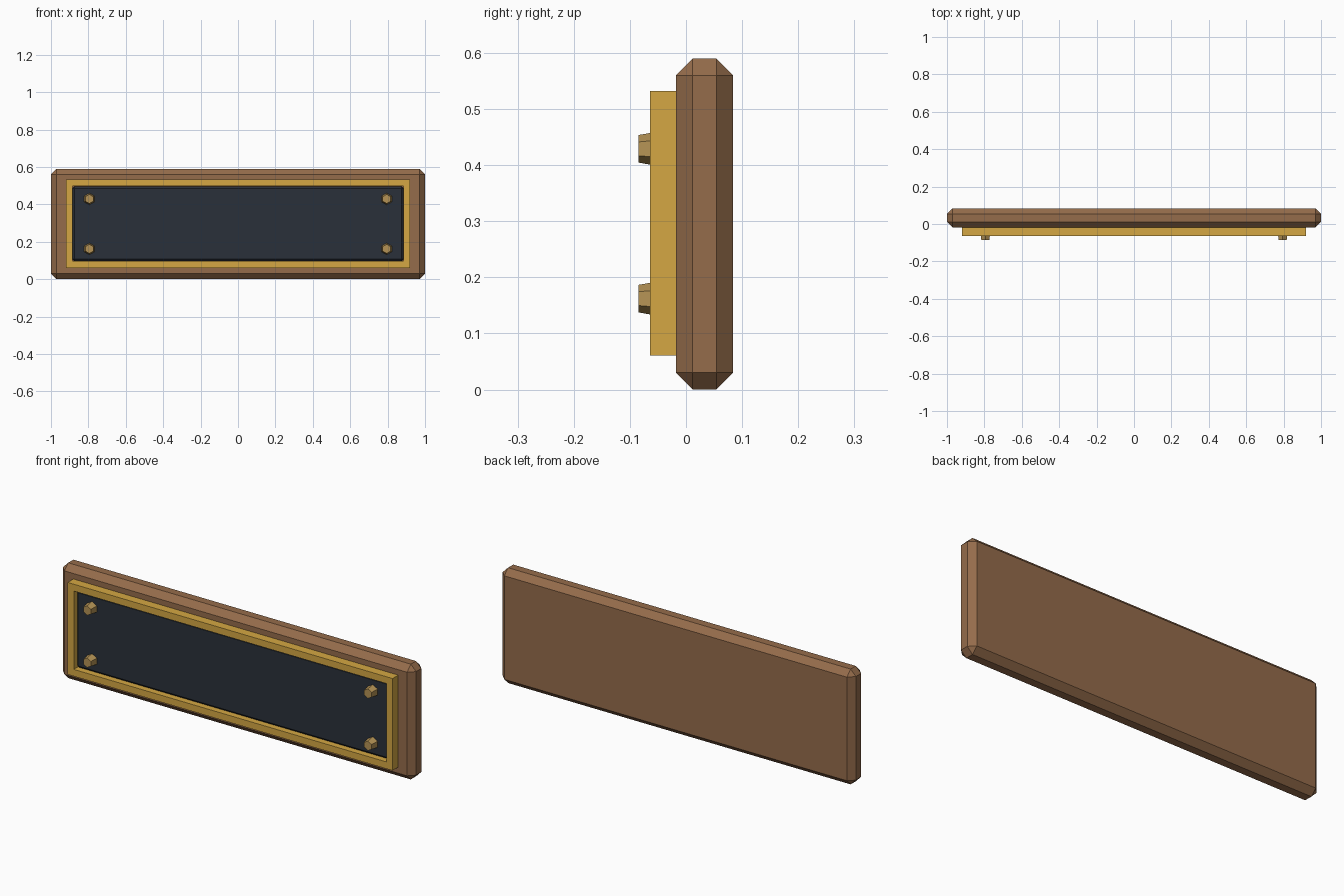
import bpy, bmesh
from math import pi
from mathutils import Matrix

if "Cube" in bpy.data.objects:
    bpy.data.objects.remove(bpy.data.objects["Cube"])


def material(name, rgb):
    m = bpy.data.materials.new(name)
    m.diffuse_color = (*rgb, 1)
    m.use_nodes = True
    m.node_tree.nodes["Principled BSDF"].inputs["Base Color"].default_value = m.diffuse_color
    return m


wood = material("wood", (0.30, 0.15, 0.07))
gold = material("gold", (0.66, 0.39, 0.056))
slate = material("slate", (0.023, 0.03, 0.042))
brass = material("brass", (0.46, 0.29, 0.09))


def finish(bm, name, mat):
    bmesh.ops.recalc_face_normals(bm, faces=bm.faces)
    me = bpy.data.meshes.new(name)
    bm.to_mesh(me)
    bm.free()
    me.materials.append(mat)
    ob = bpy.data.objects.new(name, me)
    bpy.context.collection.objects.link(ob)
    return ob


def box(name, half_x, y0, y1, z0, z1, bevel, mat):
    bm = bmesh.new()
    bmesh.ops.create_cube(bm, size=1, matrix=Matrix.Translation((0, (y0 + y1) / 2, (z0 + z1) / 2))
                          @ Matrix.Diagonal((2 * half_x, y1 - y0, z1 - z0, 1)))
    bmesh.ops.bevel(bm, geom=bm.edges[:], offset=bevel, segments=1, affect='EDGES')
    return finish(bm, name, mat)


# Chamfered wooden backing board
box("backing_board", 1.0, -0.018, 0.084, 0.0, 0.59, 0.03, wood)

# Recessed dark plate
box("plate", 0.887, -0.045, -0.012, 0.097, 0.496, 0.012, slate)

# Rectangular trim frame: four mitred corners swept around the opening
bm = bmesh.new()
outer, inner = (0.92, 0.061, 0.532), (0.885, 0.096, 0.497)
rings = []
for (hx, z0, z1), y in ((outer, -0.064), (inner, -0.064), (inner, -0.018), (outer, -0.018)):
    rings.append([bm.verts.new((x, y, z)) for x, z in ((-hx, z0), (hx, z0), (hx, z1), (-hx, z1))])
for i in range(4):
    a, b = rings[i], rings[(i + 1) % 4]
    for j in range(4):
        k = (j + 1) % 4
        bm.faces.new((a[j], a[k], b[k], b[j]))
finish(bm, "trim_frame", gold)

# Tapered hexagonal bolt heads, a point facing up
for x in (-0.795, 0.795):
    for z in (0.162, 0.429):
        bm = bmesh.new()
        bmesh.ops.create_cone(bm, cap_ends=True, segments=6, radius1=0.032, radius2=0.0245, depth=0.043)
        bmesh.ops.transform(bm, verts=bm.verts, matrix=Matrix.Translation((x, -0.0635, z))
                            @ Matrix.Rotation(pi / 2, 4, 'X'))
        # Orient so that a vertex sits at the top
        top = max(v.co.z for v in bm.verts) - z
        if top < 0.031:
            bmesh.ops.rotate(bm, verts=bm.verts, cent=(x, 0, z), matrix=Matrix.Rotation(pi / 6, 3, 'Y'))
        finish(bm, "bolt", brass)
